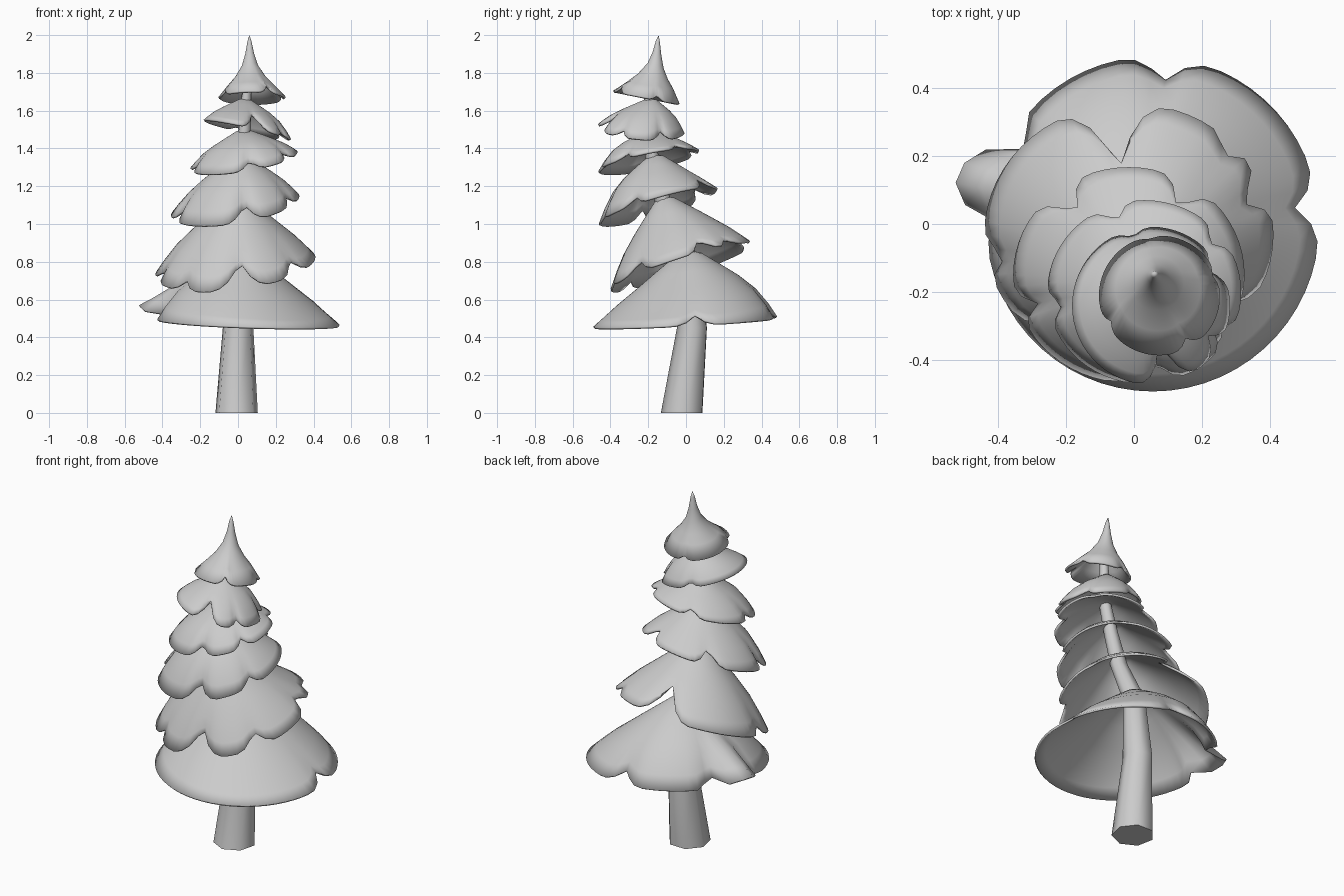
import bpy, bmesh, math
from mathutils import Vector

if "Cube" in bpy.data.objects:
    bpy.data.objects.remove(bpy.data.objects["Cube"])

SEG = 60


def finish(bm, name, angle):
    bmesh.ops.recalc_face_normals(bm, faces=bm.faces)
    me = bpy.data.meshes.new(name)
    bm.to_mesh(me)
    bm.free()
    ob = bpy.data.objects.new(name, me)
    bpy.context.collection.objects.link(ob)
    bpy.ops.object.select_all(action='DESELECT')
    ob.select_set(True)
    bpy.context.view_layer.objects.active = ob
    bpy.ops.object.shade_smooth_by_angle(angle=math.radians(angle))
    return ob


def bridge(bm, a, b):
    n = len(a)
    for i in range(n):
        j = (i + 1) % n
        bm.faces.new((a[i], a[j], b[j], b[i]))


CONE = [(0, 0), (.13, .05), (.35, .29), (.55, .51), (.75, .72), (.9, .89), (1, 1)]
TIP = [(0, 0), (.06, .1), (.13, .3), (.24, .5), (.45, .69), (.7, .84), (1, 1)]


def skirt(name, apex, centre, radii, slope, bulge, notches, profile=CONE):
    """Tilted hollow cone; notches are (angle, depth, half width), negative depth = leaf.
    bulge = (all round, toward +x, toward +y) makes sides convex."""
    bm = bmesh.new()
    apex, centre = Vector(apex), Vector(centre)
    tip = bm.verts.new(apex)
    rings = []
    for r, h in profile[1:]:
        ring = []
        for i in range(SEG):
            deg = 360 * i / SEG
            a = math.radians(deg)
            c, s = math.cos(a), math.sin(a)
            cut = 0
            for na, depth, width in notches:
                d = abs((deg - na + 180) % 360 - 180)
                k = max(0, 1 - d / width)
                cut += depth * (k ** 2.2 if depth > 0 else k ** .5)
            dx, dy = radii[0] * c, radii[1] * s
            rim = centre + Vector((dx, dy, slope[0] * dx + slope[1] * dy))
            f = 1 - cut * r ** 3
            b = bulge[0] + bulge[1] * c + bulge[2] * s
            hh = h - b * r * r * (1 - r)
            p = apex.lerp(rim, r * f)
            p.z = apex.z + (rim.z - apex.z) * hh * (f if f < 1 else 1.85 - .85 * f)
            ring.append(bm.verts.new(p))
        rings.append(ring)
    for i in range(SEG):
        bm.faces.new((tip, rings[0][i], rings[0][(i + 1) % SEG]))
    for a, b in zip(rings, rings[1:]):
        bridge(bm, a, b)
    ob = finish(bm, name, 50)
    if sum(f.normal.z for f in ob.data.polygons) < 0:
        ob.data.flip_normals()
    m = ob.modifiers.new("thickness", 'SOLIDIFY')
    m.thickness = .012
    m.offset = -1


# Bent trunk: (x, y, z, radius)
path = [(-.008, -.018, 0, .115), (0, .035, .45, .083), (.005, .01, .82, .062),
        (.01, -.11, 1.08, .048), (.015, -.17, 1.3, .04), (.035, -.2, 1.5, .033),
        (.05, -.19, 1.76, .024)]
bm = bmesh.new()
rows = []
for x, y, z, r in path:
    rows.append([bm.verts.new((x + r * math.cos(math.tau * i / 7 + .2),
                               y + r * math.sin(math.tau * i / 7 + .2), z)) for i in range(7)])
for a, b in zip(rows, rows[1:]):
    bridge(bm, a, b)
bm.faces.new(rows[0])
bm.faces.new(rows[-1])
finish(bm, "trunk", 60)

# Foliage tiers, bottom to top
skirt("foliage_1", (.01, .02, .86), (.055, 0, .48), (.49, .492), (-.03, .05), (.5, -.45, .5),
      [(85, .16, 17), (148, .17, 12), (166, -.25, 13), (180, .08, 10), (6, .13, 16)])
skirt("foliage_2", (0, -.12, 1.15), (-.015, -.03, .775), (.425, .385), (.12, .32), (.4, -.2, -.1),
      [(274, .3, 24), (322, .18, 18), (20, .2, 16), (44, .12, 12), (97, .45, 24),
       (190, .14, 14), (228, .1, 14)])
skirt("foliage_3", (.01, -.16, 1.37), (-.015, -.15, 1.095), (.34, .317), (.15, .29), (.6, 0, -.6),
      [(280, .25, 22), (198, .16, 14), (128, .28, 18), (58, .28, 18), (335, .16, 16)])
skirt("foliage_4", (.03, -.17, 1.5), (.03, -.2, 1.335), (.285, .27), (.16, .2), (.8, 0, -.6),
      [(110, .22, 16), (38, .18, 16), (278, .22, 20), (190, .16, 16), (330, .18, 16)])
skirt("foliage_5", (.035, -.18, 1.665), (.05, -.24, 1.5), (.232, .232), (-.22, -.08), (.9, .2, .2),
      [(283, .45, 24), (30, .2, 20), (105, .15, 18), (330, .15, 16)])
skirt("foliage_top", (.06, -.145, 2.0), (.075, -.21, 1.67), (.178, .176), (0, -.2), (.2, 0, .2),
      [(300, .12, 20), (100, .08, 18), (20, .08, 18), (210, .08, 18)], TIP)
